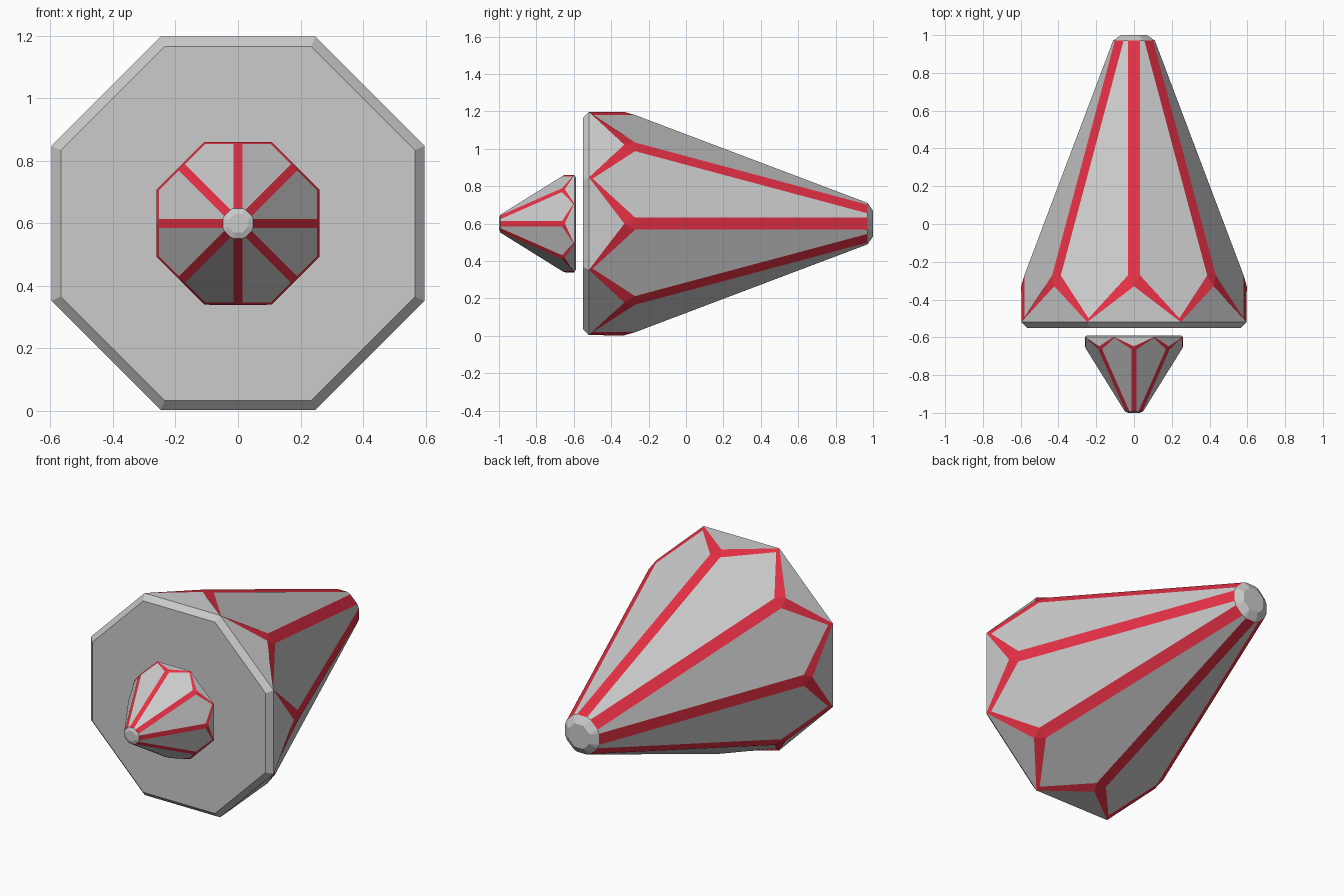
import bpy, bmesh
from math import sin, cos, pi

if "Cube" in bpy.data.objects:
    bpy.data.objects.remove(bpy.data.objects["Cube"])

SIDES = 8
TIP_Y, RING_Y, BASE_Y = 1.0, -0.28, -0.55
TIP_R, RING_R = 0.113, 0.597
AXIS_Z = 0.6

grey = bpy.data.materials.new("shell_grey")
grey.diffuse_color = (0.8, 0.8, 0.8, 1)
grey.use_nodes = True
grey.node_tree.nodes["Principled BSDF"].inputs["Base Color"].default_value = grey.diffuse_color
red = bpy.data.materials.new("edge_red")
red.diffuse_color = (0.8, 0.03, 0.06, 1)
red.use_nodes = True
red.node_tree.nodes["Principled BSDF"].inputs["Base Color"].default_value = red.diffuse_color

# base radius that keeps each long facet flat
c = cos(pi / SIDES)
BASE_R = c * (RING_R + (RING_R - TIP_R) * (RING_Y - BASE_Y) / (TIP_Y - RING_Y))


def ring(bm, radius, y, shift=0.0):
    angles = [2 * pi * (k + shift) / SIDES for k in range(SIDES)]
    return [bm.verts.new((radius * cos(a), y, radius * sin(a))) for a in angles]


def faceted_cone(name, scale_r, scale_y, y_tip):
    bm = bmesh.new()
    tip = ring(bm, TIP_R, TIP_Y)
    mid = ring(bm, RING_R, RING_Y)
    base = ring(bm, BASE_R, BASE_Y, 0.5)
    bm.faces.new(tip)
    bm.faces.new(base)
    for k in range(SIDES):
        n = (k + 1) % SIDES
        bm.faces.new((tip[k], tip[n], mid[n], base[k], mid[k]))
        bm.faces.new((mid[k], base[k], base[k - 1]))
    bmesh.ops.recalc_face_normals(bm, faces=bm.faces)

    # red chamfers on the ridges and their forked ends
    mids = set(mid)
    ridges = [e for e in bm.edges if mids & set(e.verts)]
    bmesh.ops.bevel(bm, geom=ridges, offset=0.065, offset_type='WIDTH', segments=1,
                    profile=0.5, affect='EDGES', material=1, clamp_overlap=False)

    # grey chamfers around the tip and the base
    def on_end(e):
        return any(all(abs(v.co.y - y) < 1e-4 for v in e.verts) for y in (TIP_Y, BASE_Y))
    rims = [e for e in bm.edges if on_end(e)]
    bmesh.ops.bevel(bm, geom=rims, offset=0.031, offset_type='OFFSET', segments=1,
                    profile=0.5, affect='EDGES', material=0, clamp_overlap=False)

    # place on the axis
    for v in bm.verts:
        v.co = (v.co.x * scale_r, y_tip + (v.co.y - TIP_Y) * scale_y, v.co.z * scale_r + AXIS_Z)
    bmesh.ops.recalc_face_normals(bm, faces=bm.faces)
    mesh = bpy.data.meshes.new(name)
    bm.to_mesh(mesh)
    bm.free()
    mesh.materials.append(grey)
    mesh.materials.append(red)
    obj = bpy.data.objects.new(name, mesh)
    bpy.context.collection.objects.link(obj)


# long body points back, small nose points forward
faceted_cone("main_body", 1.0, 1.0, 1.0)
faceted_cone("front_nose", 0.436, -0.265, -1.0)
